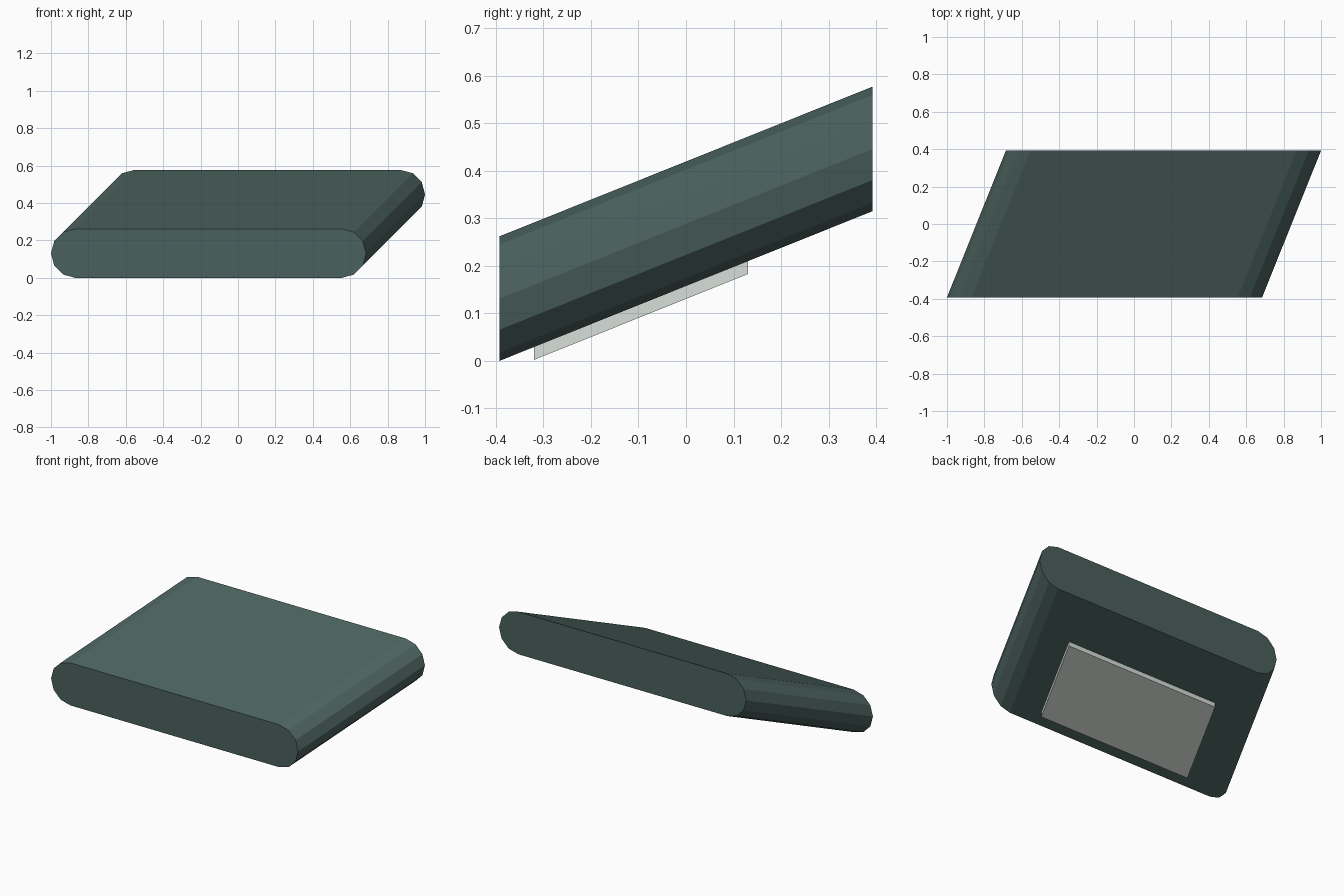
import bpy, bmesh, math
from mathutils import Vector

if "Cube" in bpy.data.objects:
    bpy.data.objects.remove(bpy.data.objects["Cube"])

Y0, Y1 = -0.3925, 0.3925      # front and back planes
SHIFT = 0.315                 # sideways and upward lean from front to back
R = 0.131                     # radius of the rounded ends


def material(name, color):
    m = bpy.data.materials.new(name)
    m.diffuse_color = color
    m.use_nodes = True
    m.node_tree.nodes["Principled BSDF"].inputs["Base Color"].default_value = m.diffuse_color
    return m


def leaning_prism(name, profile, y0, y1, mat):
    """Extrude an (x, z) front profile along the shared leaning direction."""
    bm = bmesh.new()
    lean = SHIFT / (Y1 - Y0)
    start = (y0 - Y0) * lean
    face = bm.faces.new([bm.verts.new((x + start, y0, z + start)) for x, z in profile])
    new = bmesh.ops.extrude_face_region(bm, geom=[face], use_keep_orig=True)
    moved = [v for v in new["geom"] if isinstance(v, bmesh.types.BMVert)]
    d = y1 - y0
    bmesh.ops.translate(bm, verts=moved, vec=Vector((d * lean, d, d * lean)))
    bmesh.ops.recalc_face_normals(bm, faces=bm.faces)
    mesh = bpy.data.meshes.new(name)
    bm.to_mesh(mesh)
    bm.free()
    mesh.materials.append(mat)
    obj = bpy.data.objects.new(name, mesh)
    bpy.context.collection.objects.link(obj)
    return obj


def arc(cx, start):
    """Half circle in six flat steps."""
    return [(cx + R * math.cos(math.radians(start + 30 * i)),
             R + R * math.sin(math.radians(start + 30 * i))) for i in range(7)]


# Slanted body with rounded left and right ends
stadium = arc(0.554, -90) + arc(-0.869, 90)
leaning_prism("body", stadium, Y0, Y1, material("dark_green", (0.07, 0.12, 0.11, 1)))

# Thin pale plate on the underside
plate = [(-0.677, -0.027), (0.362, -0.027), (0.362, 0.0), (-0.677, 0.0)]
leaning_prism("bottom_plate", plate, -0.32, 0.13, material("pale_grey", (0.68, 0.73, 0.69, 1)))
